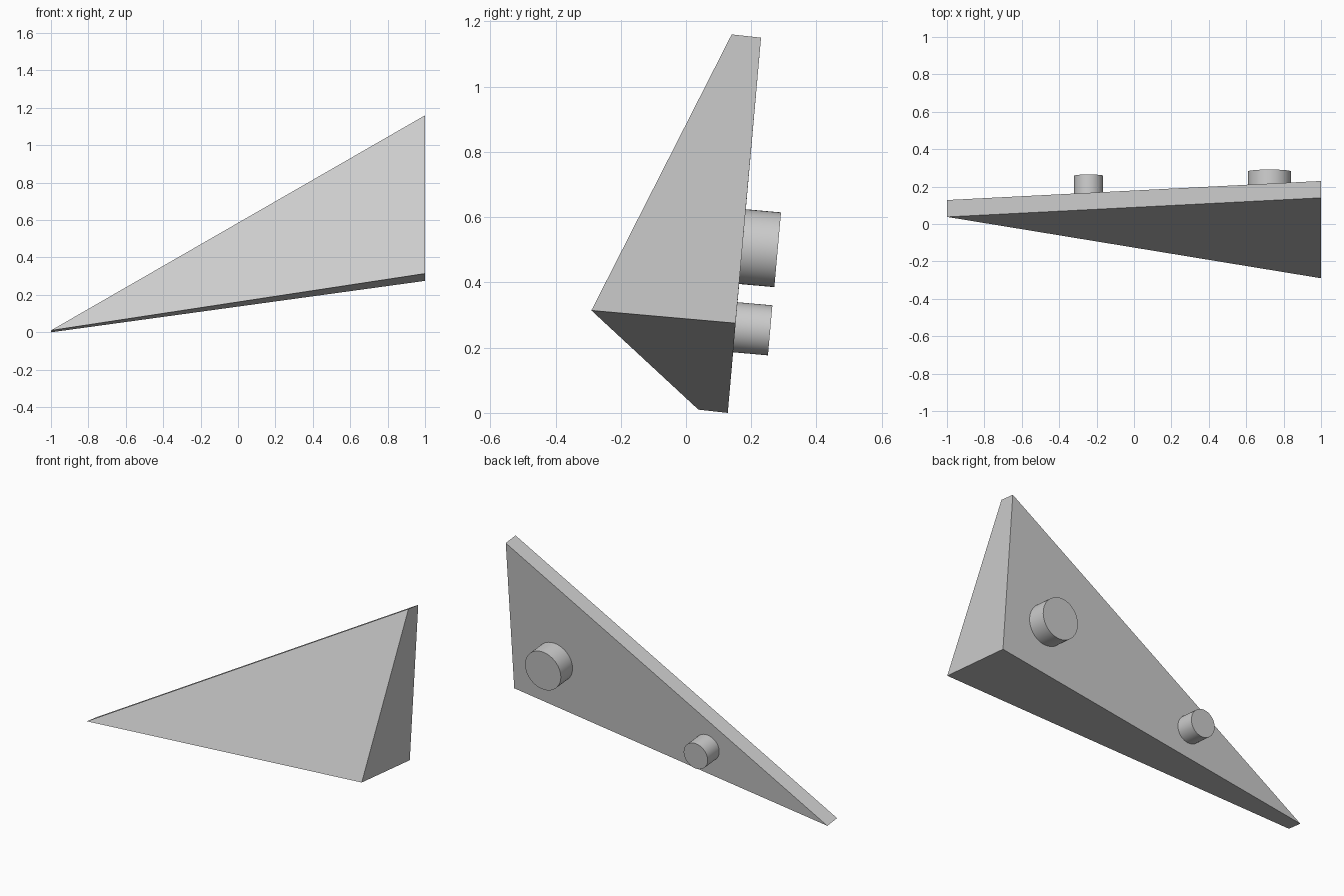
import bpy
import bmesh
from mathutils import Vector

cube = bpy.data.objects.get("Cube")
if cube:
    bpy.data.objects.remove(cube, do_unlink=True)

grey = bpy.data.materials.new("light grey")
grey.use_nodes = True
colour = (0.6, 0.6, 0.6, 1)
grey.diffuse_color = colour
grey.node_tree.nodes["Principled BSDF"].inputs["Base Color"].default_value = colour

# Direction in which the back plate faces
back_dir = Vector((0, 0.996, -0.089)).normalized()


def add_object(name, bm):
    bmesh.ops.recalc_face_normals(bm, faces=bm.faces)
    mesh = bpy.data.meshes.new(name)
    bm.to_mesh(mesh)
    bm.free()
    mesh.materials.append(grey)
    obj = bpy.data.objects.new(name, mesh)
    bpy.context.collection.objects.link(obj)
    return obj


# Wedge panel: a triangular back joined to a tilted triangular front
bm = bmesh.new()
back = [bm.verts.new(p) for p in ((-1, 0.128, 0), (1, 0.23, 1.15), (1, 0.152, 0.275))]
front = [bm.verts.new(p) for p in ((-1, 0.038, 0.01), (1, 0.14, 1.16), (1, -0.29, 0.314))]
bm.faces.new(back)
bm.faces.new(front)
for i in range(3):
    j = (i + 1) % 3
    bm.faces.new((back[i], back[j], front[j], front[i]))
add_object("wedge_panel", bm)


# Round pegs standing on the back, given by the centre of the outer end
def add_peg(name, end, radius, length):
    bm = bmesh.new()
    depth = length + 0.01
    bmesh.ops.create_cone(bm, cap_ends=True, segments=48, radius1=radius,
                          radius2=radius, depth=depth)
    obj = add_object(name, bm)
    obj.rotation_euler = back_dir.to_track_quat("Z", "Y").to_euler()
    obj.location = Vector(end) - back_dir * depth / 2
    bpy.ops.object.select_all(action="DESELECT")
    obj.select_set(True)
    bpy.context.view_layer.objects.active = obj
    bpy.ops.object.shade_smooth_by_angle()


add_peg("large_peg", (0.725, 0.281, 0.5), 0.115, 0.108)
add_peg("small_peg", (-0.243, 0.258, 0.253), 0.077, 0.108)
